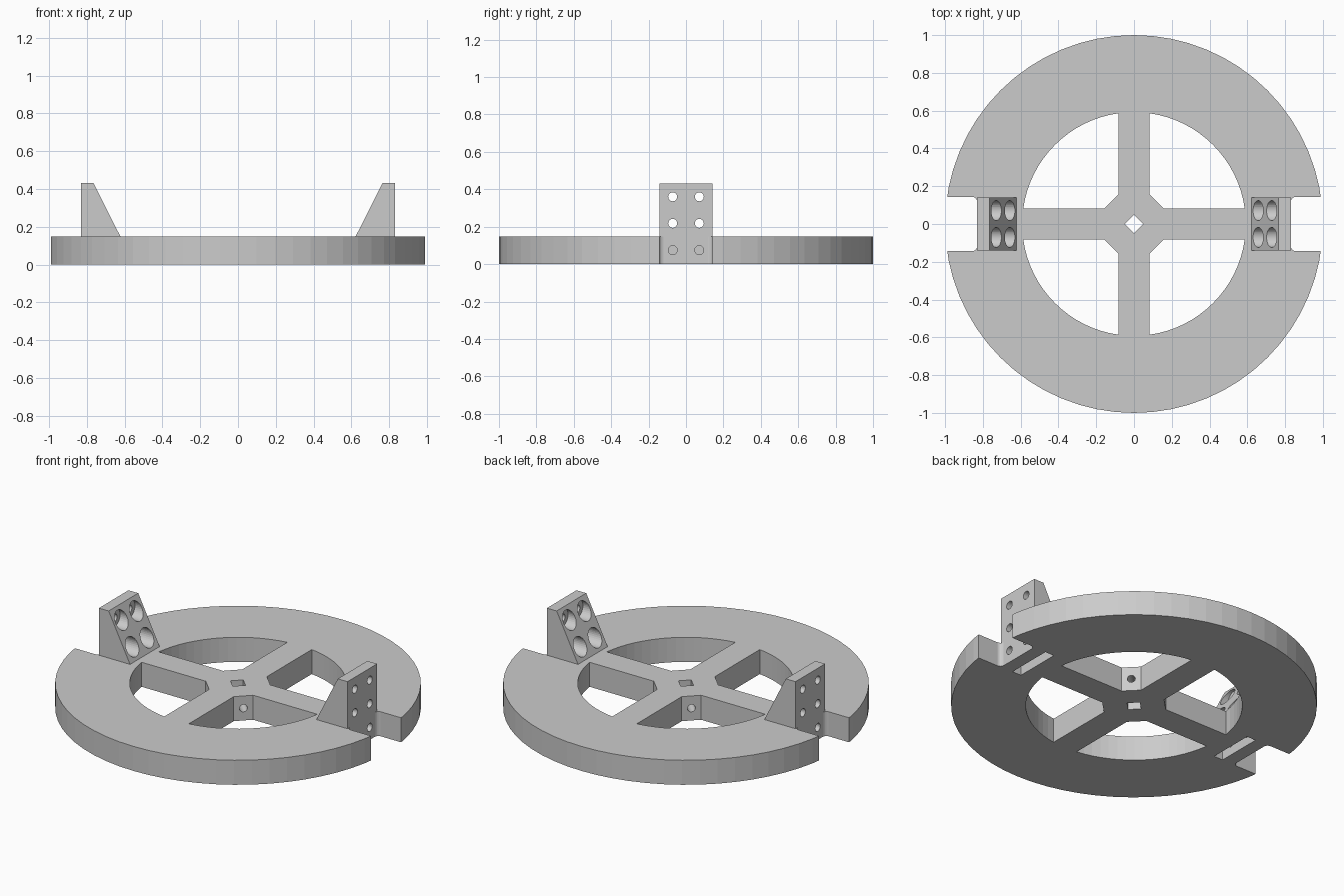
import bpy, bmesh, math
from mathutils import Matrix, Vector

if "Cube" in bpy.data.objects:
    bpy.data.objects.remove(bpy.data.objects["Cube"])

H = 0.148          # disc thickness
R, RI = 1.0, 0.592  # outer and inner radius
S = 0.082          # half width of spokes
NOTCH = 0.83       # notch floor, also outer face of brackets


def prism(name, pts, vec):
    """Closed 3D outline extruded along a vector."""
    bm = bmesh.new()
    f = bm.faces.new([bm.verts.new(p) for p in pts])
    ext = bmesh.ops.extrude_face_region(bm, geom=[f])
    moved = [v for v in ext["geom"] if isinstance(v, bmesh.types.BMVert)]
    bmesh.ops.translate(bm, verts=moved, vec=vec)
    bmesh.ops.recalc_face_normals(bm, faces=bm.faces)
    me = bpy.data.meshes.new(name)
    bm.to_mesh(me)
    bm.free()
    ob = bpy.data.objects.new(name, me)
    bpy.context.collection.objects.link(ob)
    return ob


def rod(name, a, b, r, n=24):
    """Cylinder from point a to point b."""
    a, b = Vector(a), Vector(b)
    q = (b - a).to_track_quat('Z', 'Y')
    ring = [a + q @ Vector((r * math.cos(t), r * math.sin(t), 0))
            for t in (2 * math.pi * i / n for i in range(n))]
    return prism(name, ring, b - a)


def combine(target, other, op):
    other.hide_render = True
    m = target.modifiers.new(op, 'BOOLEAN')
    m.operation, m.solver, m.object = op, 'EXACT', other
    bpy.context.view_layer.objects.active = target
    bpy.ops.object.modifier_apply(modifier=m.name)
    bpy.data.objects.remove(other)


def arc(cx, cy, r, a0, a1, n, z):
    return [(cx + r * math.cos(a0 + (a1 - a0) * i / n),
             cy + r * math.sin(a0 + (a1 - a0) * i / n), z) for i in range(n + 1)]


# Disc
wheel = prism("spoked_disc", arc(0, 0, R, 0, 2 * math.pi, 64, 0)[:-1], (0, 0, H))

# Four windows that leave the spokes and chamfered hub
a = math.asin(S / RI)
for k in range(4):
    pts = arc(0, 0, RI, a, math.pi / 2 - a, 16, -0.1) + [(S, 0.158, -0.1), (0.158, S, -0.1)]
    rot = Matrix.Rotation(k * math.pi / 2, 4, 'Z')
    combine(wheel, prism("window_cutter", [rot @ Vector(p) for p in pts], (0, 0, 0.4)), 'DIFFERENCE')

# Square shaft hole and cross screw holes in the hub
d = 0.05
combine(wheel, prism("shaft_cutter", [(d, 0, -0.1), (0, d, -0.1), (-d, 0, -0.1), (0, -d, -0.1)],
                     (0, 0, 0.4)), 'DIFFERENCE')
for s in (1, -1):
    combine(wheel, rod("screw_cutter", (-0.2, -0.2 * s, H / 2), (0.2, 0.2 * s, H / 2), 0.022), 'DIFFERENCE')

for s in (1, -1):
    # Edge notch with filleted inner corners
    f, w = 0.025, 0.143
    pts = [(1.2, -w, -0.1)]
    pts += arc(NOTCH + f, -w + f, f, -math.pi / 2, -math.pi, 5, -0.1)
    pts += arc(NOTCH + f, w - f, f, math.pi, math.pi / 2, 5, -0.1)
    pts += [(1.2, w, -0.1)]
    combine(wheel, prism("notch_cutter", [(x * s, y, z) for x, y, z in pts], (0, 0, 0.4)), 'DIFFERENCE')

    # Wedge bracket
    prof = [(0.622, 0.1), (NOTCH, 0.1), (NOTCH, 0.432), (0.765, 0.432), (0.622, H)]
    bracket = prism("bracket", [(x * s, -0.141, z) for x, z in prof], (0, 0.282, 0))
    combine(wheel, bracket, 'UNION')

    # Nut slot in the underside
    slot = [(0.69, -0.14), (0.75, -0.14), (0.75, 0.14), (0.69, 0.14)]
    combine(wheel, prism("slot_cutter", [(x * s, y, -0.1) for x, y in slot], (0, 0, 0.225)), 'DIFFERENCE')

    # Bolt holes, the upper four counterbored from the slope
    for y in (-0.071, 0.071):
        for z in (0.075, 0.218, 0.36):
            start = 0.72 if z < H else 0.6
            combine(wheel, rod("bolt_cutter", (start * s, y, z), (0.95 * s, y, z), 0.024), 'DIFFERENCE')
            if z > H:
                combine(wheel, rod("bore_cutter", (0.5 * s, y, z), (0.775 * s, y, z), 0.053, 32), 'DIFFERENCE')
